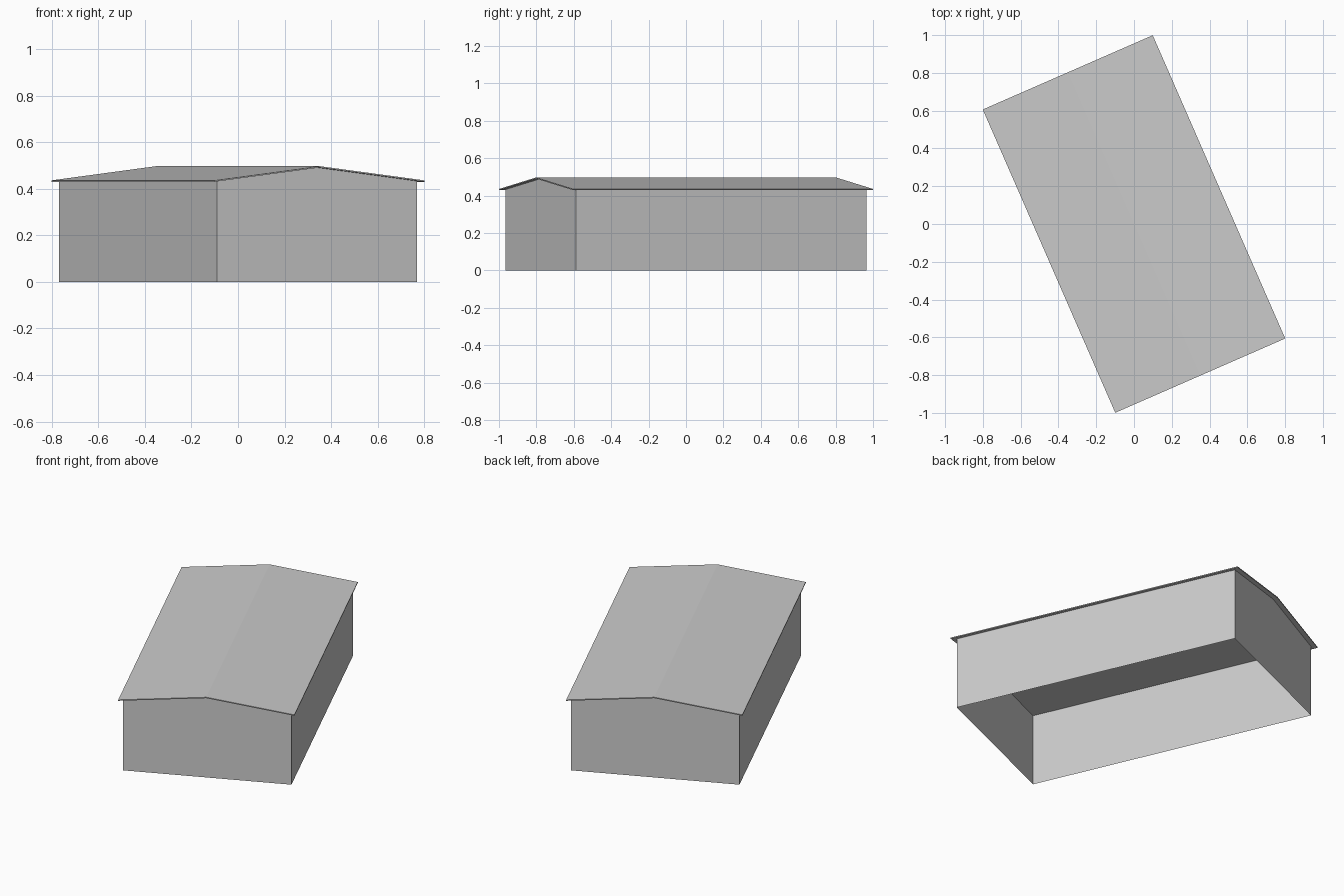
import bpy, bmesh, math
from mathutils import Matrix

cube = bpy.data.objects.get("Cube")
if cube:
    bpy.data.objects.remove(cube, do_unlink=True)

TURN = Matrix.Rotation(math.radians(23.6), 4, 'Z')
HALF_W, HALF_L = 0.469, 0.848      # wall footprint
ROOF_W, ROOF_L = 0.491, 0.876      # roof footprint with overhang
EAVE, RIDGE, THICK = 0.436, 0.497, 0.006

grey = bpy.data.materials.new("light grey")
grey.use_nodes = True
grey.diffuse_color = (0.6, 0.6, 0.6, 1)
grey.node_tree.nodes["Principled BSDF"].inputs["Base Color"].default_value = (0.6, 0.6, 0.6, 1)


def extrude_profile(name, points, half_length):
    """Sweep an x-z outline along y, then turn it to the building's heading."""
    bm = bmesh.new()
    outline = bm.faces.new([bm.verts.new((x, -half_length, z)) for x, z in points])
    swept = bmesh.ops.extrude_face_region(bm, geom=[outline], use_keep_orig=True)
    new_verts = [g for g in swept["geom"] if isinstance(g, bmesh.types.BMVert)]
    bmesh.ops.translate(bm, verts=new_verts, vec=(0, 2 * half_length, 0))
    bmesh.ops.recalc_face_normals(bm, faces=bm.faces)
    return finish(name, bm)


def finish(name, bm):
    bm.transform(TURN)
    mesh = bpy.data.meshes.new(name)
    bm.to_mesh(mesh)
    bm.free()
    mesh.materials.append(grey)
    obj = bpy.data.objects.new(name, mesh)
    bpy.context.collection.objects.link(obj)
    return obj


def underside(x):
    """Height of the roof underside at distance x from the ridge."""
    return RIDGE - THICK - (RIDGE - EAVE) * abs(x) / ROOF_W


# Gabled walls, open below and above
top = underside(HALF_W)
walls = extrude_profile("walls", [(-HALF_W, 0), (HALF_W, 0), (HALF_W, top),
                                  (0, underside(0)), (-HALF_W, top)], HALF_L)
bm = bmesh.new()
bm.from_mesh(walls.data)
flat = [f for f in bm.faces if abs(f.normal.z) > 0.5]
bmesh.ops.delete(bm, geom=flat, context='FACES')
bm.to_mesh(walls.data)
bm.free()

# Flat ceiling at eave height
bm = bmesh.new()
bm.faces.new([bm.verts.new((sx * HALF_W, sy * HALF_L, top))
              for sx, sy in ((-1, -1), (-1, 1), (1, 1), (1, -1))])
finish("ceiling", bm)

# Thin pitched roof with a small overhang
extrude_profile("roof", [(-ROOF_W, EAVE), (0, RIDGE), (ROOF_W, EAVE),
                         (ROOF_W, EAVE - THICK), (0, RIDGE - THICK),
                         (-ROOF_W, EAVE - THICK)], ROOF_L)
